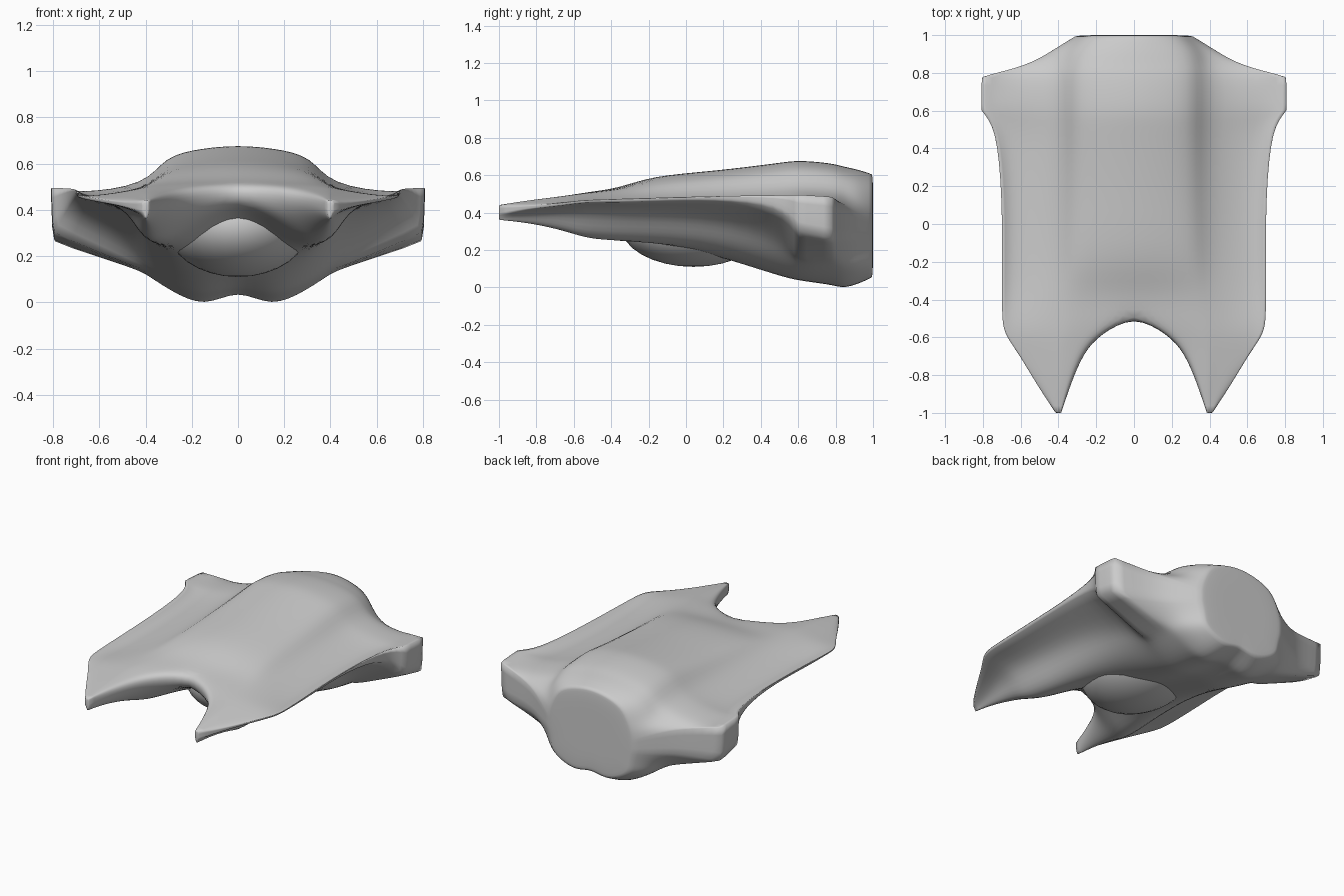
import bpy, bmesh

if "Cube" in bpy.data.objects:
    bpy.data.objects.remove(bpy.data.objects["Cube"])

# Stations along y: (y, inner x, hump-edge x, outer x)
PLAN = [(-1.0, .385, .40, .415), (-.85, .335, .41, .515), (-.68, .265, .42, .615),
        (-.58, .17, .42, .69), (-.49, 0, .42, .70), (-.35, 0, .41, .70),
        (-.18, 0, .395, .70), (.15, 0, .385, .70), (.51, 0, .385, .73),
        (.60, 0, .39, .81), (.78, 0, .39, .81), (.84, 0, .38, .56),
        (.92, 0, .36, .43), (.995, 0, .28, .31)]
# Heights of the upper skin, centre to rim
TOP = [(.44, .44, .44, .44, .44, .43), (.46, .465, .465, .46, .45, .435),
       (.48, .485, .485, .48, .455, .45), (.50, .50, .50, .49, .46, .465),
       (.515, .515, .51, .495, .455, .47), (.535, .53, .525, .50, .44, .475),
       (.60, .59, .565, .495, .44, .48), (.625, .615, .585, .505, .44, .49),
       (.67, .66, .625, .51, .45, .495), (.685, .672, .635, .51, .475, .50),
       (.668, .655, .62, .50, .465, .49), (.65, .638, .60, .49, .45, .44),
       (.635, .62, .575, .47, .43, .40), (.61, .595, .55, .46, .40, .35)]
# Heights of the lower skin, rim back to centre
LOW = [(.39, .37, .36, .36, .37, .39), (.42, .39, .36, .34, .36, .40),
       (.435, .415, .34, .30, .33, .41), (.45, .425, .30, .26, .33, .43),
       (.455, .425, .29, .23, .36, .44), (.455, .415, .29, .22, .32, .40),
       (.46, .41, .29, .22, .26, .30), (.47, .39, .28, .20, .17, .17),
       (.44, .28, .20, .11, .035, .10), (.30, .17, .14, .08, .015, .08),
       (.26, .16, .13, .06, -.01, .07), (.27, .17, .11, .05, -.035, .06),
       (.27, .18, .12, .06, -.005, .07), (.28, .19, .13, .08, .04, .08)]


def section(plan, top, low):
    """Half cross-section running from the top centre over the rim to the bottom centre."""
    y, xi, xh, xo = plan
    a = lambda t: xi + (xh - xi) * t
    b = lambda t: xh + (xo - xh) * t
    xs = [a(0), a(.4), a(.83), a(1), b(.77), b(1), b(.98), b(.25), b(.04), a(.78), a(.38), a(0)]
    return [(x, y, z) for x, z in zip(xs, top + low)]


def finish(obj):
    bpy.context.collection.objects.link(obj)
    for p in obj.data.polygons:
        p.use_smooth = True


# Winged shell: half loft, mirrored and subdivided
bm = bmesh.new()
crease = bm.edges.layers.float.new('crease_edge')
points = [section(*s) for s in zip(PLAN, TOP, LOW)]
for f in (.8, .35):                           # slightly domed rear cap
    points.append([(x * f, 1.0, .35 + (z - .35) * f) for x, y, z in points[len(PLAN) - 1]])
rows = [[bm.verts.new(c) for c in p] for p in points]
n = len(rows[0])
for i in range(len(rows) - 1):
    r, s = rows[i], rows[i + 1]
    for j in range(n - 1):
        bm.faces.new((r[j], r[j + 1], s[j + 1], s[j]))
    if i < 4:                                 # inner wall of the front notch
        bm.faces.new((r[-1], r[0], s[0], s[-1]))
for row in (rows[0], rows[-1]):               # end caps
    bm.faces.new(row)
bmesh.ops.recalc_face_normals(bm, faces=bm.faces)


def set_crease(v, w, value):
    e = bm.edges.get((v, w))
    if e:
        e[crease] = value


for i in range(len(PLAN) - 1):                # keep the wing rim crisp
    for j in (5, 6):
        set_crease(rows[i][j], rows[i + 1][j], .9)
for i, value in ((0, .9), (len(PLAN) - 1, .5)):
    for j in range(n):
        set_crease(rows[i][j], rows[i][(j + 1) % n], value)
for i in (9, 10):                             # shoulder corners
    for j in (4, 5, 6, 7):
        set_crease(rows[i][j], rows[i][j + 1], .8)
me = bpy.data.meshes.new('winged_shell')
bm.to_mesh(me)
bm.free()
shell = bpy.data.objects.new('winged_shell', me)
finish(shell)
m = shell.modifiers.new('mirror', 'MIRROR')
m.use_clip = True
m = shell.modifiers.new('smooth', 'SUBSURF')
m.levels = m.render_levels = 2

# Rounded belly pod under the middle
bm = bmesh.new()
bmesh.ops.create_uvsphere(bm, u_segments=32, v_segments=16, radius=1)
for v in bm.verts:
    v.co = (v.co.x * .31, v.co.y * .39 + .04, v.co.z * .22 + .33)
me = bpy.data.meshes.new('belly_pod')
bm.to_mesh(me)
bm.free()
finish(bpy.data.objects.new('belly_pod', me))
